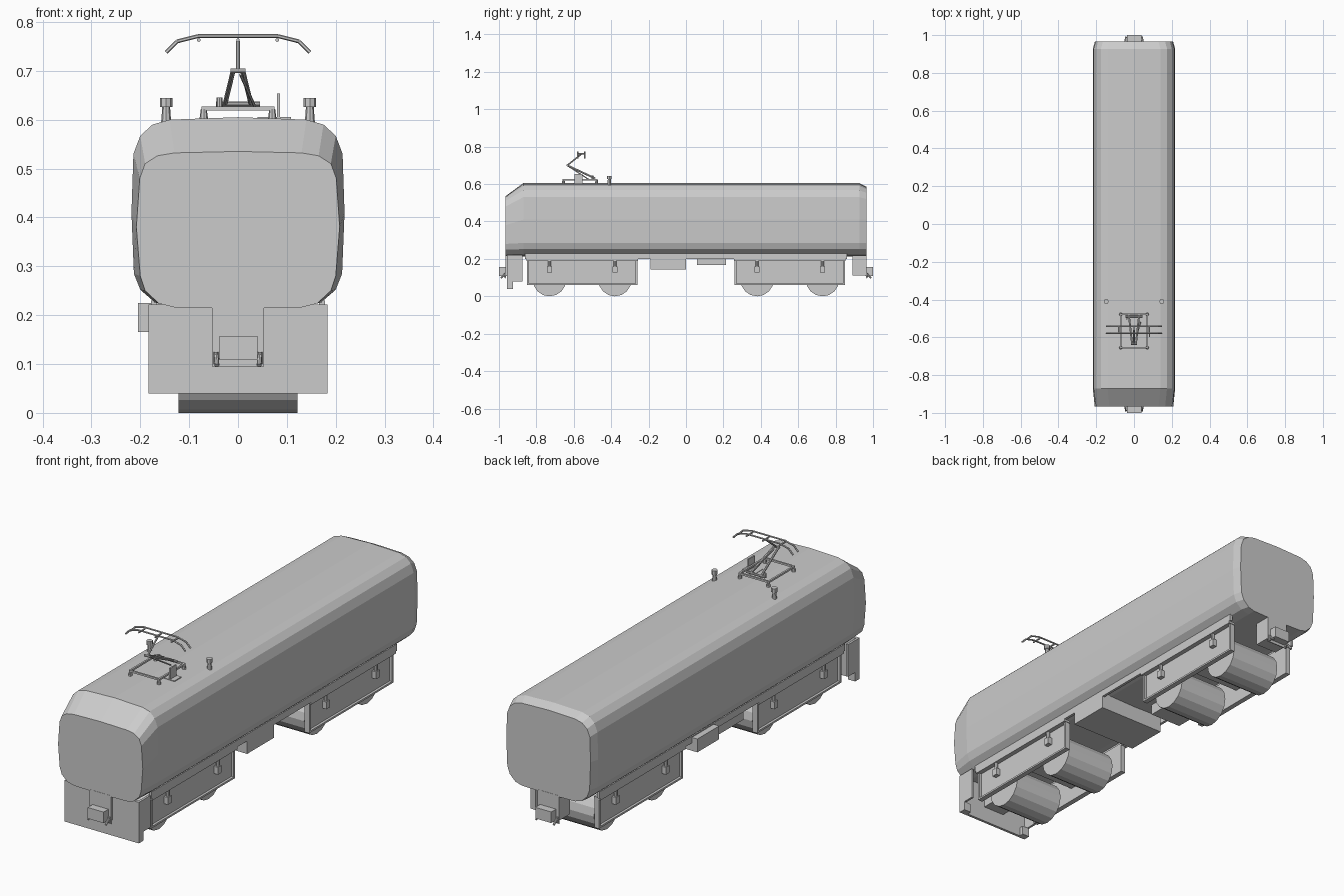
import bpy, bmesh, math
from mathutils import Vector

if "Cube" in bpy.data.objects:
    bpy.data.objects.remove(bpy.data.objects["Cube"])


def finish(name, bm):
    bmesh.ops.recalc_face_normals(bm, faces=bm.faces)
    me = bpy.data.meshes.new(name)
    bm.to_mesh(me)
    bm.free()
    ob = bpy.data.objects.new(name, me)
    bpy.context.collection.objects.link(ob)
    return ob


def box(name, x0, x1, y0, y1, z0, z1):
    bm = bmesh.new()
    bmesh.ops.create_cube(bm, size=1)
    for v in bm.verts:
        v.co = Vector(((x0 + x1) / 2 + v.co.x * (x1 - x0),
                       (y0 + y1) / 2 + v.co.y * (y1 - y0),
                       (z0 + z1) / 2 + v.co.z * (z1 - z0)))
    return finish(name, bm)


def rod(name, a, b, r, r2=None, sides=8):
    a, b = Vector(a), Vector(b)
    bm = bmesh.new()
    bmesh.ops.create_cone(bm, cap_ends=True, segments=sides, radius1=r,
                          radius2=r if r2 is None else r2, depth=(b - a).length)
    q = (b - a).to_track_quat('Z', 'Y')
    for v in bm.verts:
        v.co = q @ v.co + (a + b) / 2
    return finish(name, bm)


def loft(name, sections):
    """Skin mirrored half profiles (y, [(x, z)...]) running bottom to top."""
    bm = bmesh.new()
    rings = []
    for y, half in sections:
        pts = half + [(-x, z) for x, z in reversed(half) if x > 0]
        rings.append([bm.verts.new((x, y, z)) for x, z in pts])
    n = len(rings[0])
    for r, s in zip(rings, rings[1:]):
        for i in range(n):
            bm.faces.new((r[i], r[(i + 1) % n], s[(i + 1) % n], s[i]))
    bm.faces.new(rings[0])
    bm.faces.new(rings[-1])
    return finish(name, bm)


# Body shell: sloped front brow, small chamfer at the rear
main = [(0, .213), (.13, .216), (.17, .226), (.2, .252), (.213, .285), (.218, .41),
        (.214, .53), (.2, .567), (.175, .59), (.14, .6), (0, .605)]
nose = [(0, .213), (.13, .216), (.162, .224), (.19, .25), (.2, .28), (.208, .38),
        (.201, .48), (.19, .51), (.165, .526), (.13, .532), (0, .535)]
tail = [(0, .213), (.13, .216), (.162, .225), (.19, .252), (.202, .285), (.207, .41),
        (.203, .52), (.19, .553), (.165, .573), (.13, .582), (0, .586)]
loft("body_shell", [(-.965, nose), (-.87, main), (.927, main), (.965, tail)])

# Bogies
for end, yc in (("front", -.555), ("rear", .555)):
    box(end + "_bogie_bolster", -.15, .15, yc - .04, yc + .04, .12, .216)
    for s, side in ((1, "right"), (-1, "left")):
        n = f"{end}_{side}"

        def sbox(part, xa, xb, *rest):
            box(n + part, min(s * xa, s * xb), max(s * xa, s * xb), *rest)
        sbox("_side_frame", .145, .157, yc - .295, yc + .295, .06, .195)
        sbox("_frame_top_rim", .145, .178, yc - .298, yc + .298, .19, .2)
        sbox("_frame_bottom_rim", .145, .168, yc - .295, yc + .295, .06, .068)
        for e in (-1, 1):
            ye = yc + e * .29
            sbox("_frame_end_rim", .145, .168, ye - .005, ye + .005, .06, .195)
            yw = yc + e * .175
            rod(n + "_damper", (s * .167, yw, .13), (s * .167, yw, .192), .008)
            sbox("_axle_box", .155, .177, yw - .013, yw + .013, .128, .16)
    for e in (-1, 1):
        yw = yc + e * .175
        rod(end + "_wheel_set", (-.122, yw, .09), (.122, yw, .09), .09, sides=16)

# Underfloor equipment
box("equipment_box_large", -.15, .178, -.19, 0, .143, .222)
box("equipment_box_small", -.205, -.05, .06, .213, .166, .225)
for s in (-1, 1):
    box("sill_rail", s * .172 - .006, s * .172 + .006, -.86, .86, .2, .23)

# Front plough with side wings
box("plough_plate", -.183, .183, -.957, -.945, .04, .222)
for s in (-1, 1):
    box("plough_wing", s * .178 - .005, s * .178 + .005, -.945, -.875, .08, .222)
    box("plough_foot", s * .165 - .018, s * .165 + .018, -.945, -.925, .04, .08)

# Couplers and their mounts
for d, end in ((-1, "front"), (1, "rear")):
    ya, yb = sorted((d * .965, d * .89))
    box(end + "_coupler_mount", -.053, .053, ya, yb, .11, .22)
    ya, yb = sorted((d * .966, d * .962))
    box(end + "_coupler_apron", -.053, .053, ya, yb, .095, .22)
    ya, yb = sorted((d * 1, d * .96))
    box(end + "_coupler_head", -.038, .04, ya, yb, .108, .157)
    for s in (-1, 1):
        rod(end + "_coupler_hook", (s * .045, d * .966, .12), (s * .043, d * .99, .097), .005)
        rod(end + "_coupler_pin", (s * .045, d * .968, .1), (s * .045, d * .968, .125), .005)

# Roof insulators
for s in (-1, 1):
    rod("insulator_post", (s * .147, -.41, .585), (s * .147, -.41, .626), .011, .008)
    rod("insulator_cap", (s * .147, -.41, .626), (s * .147, -.41, .644), .013)

# Pantograph base
for s in (-1, 1):
    box("pantograph_side_rail", s * .071 - .004, s * .071 + .004, -.658, -.475, .619, .627)
    for y in (-.655, -.478):
        rod("pantograph_foot", (s * .07, y, .6), (s * .07, y, .622), .009, .006)
for y in (-.655, -.478):
    box("pantograph_cross_rail", -.075, .075, y - .004, y + .004, .619, .627)
rod("pantograph_shaft", (-.045, -.49, .632), (.045, -.49, .632), .005)
rod("pantograph_knob", (-.038, -.5, .625), (-.038, -.5, .645), .006)
box("roof_plate", .04, .108, -.6, -.55, .598, .605)
box("roof_fin", .08, .086, -.597, -.553, .6, .654)

# Pantograph arms
knee = Vector((0, -.635, .7))
for s in (-1, 1):
    rod("lower_arm", (s * .027, -.485, .63), knee + Vector((s * .01, 0, 0)), .005)
rod("knee_joint", (-.015, -.635, .7), (.015, -.635, .7), .005)
rod("control_rod", (.035, -.52, .625), (.005, -.625, .693), .003, sides=6)
rod("upper_arm", knee, (0, -.56, .76), .004)

# Pantograph collector head
horn = [(.147, .738), (.125, .76), (.082, .771)]
path = [(-x, z) for x, z in horn] + [(x, z) for x, z in reversed(horn)]
for y in (-.578, -.542):
    for (xa, za), (xb, zb) in zip(path, path[1:]):
        rod("collector_bar", (xa, y, za), (xb, y, zb), .004, sides=6)
for x in (-.08, 0, .08):
    rod("collector_link", (x, -.582, .763), (x, -.538, .763), .004, sides=6)
